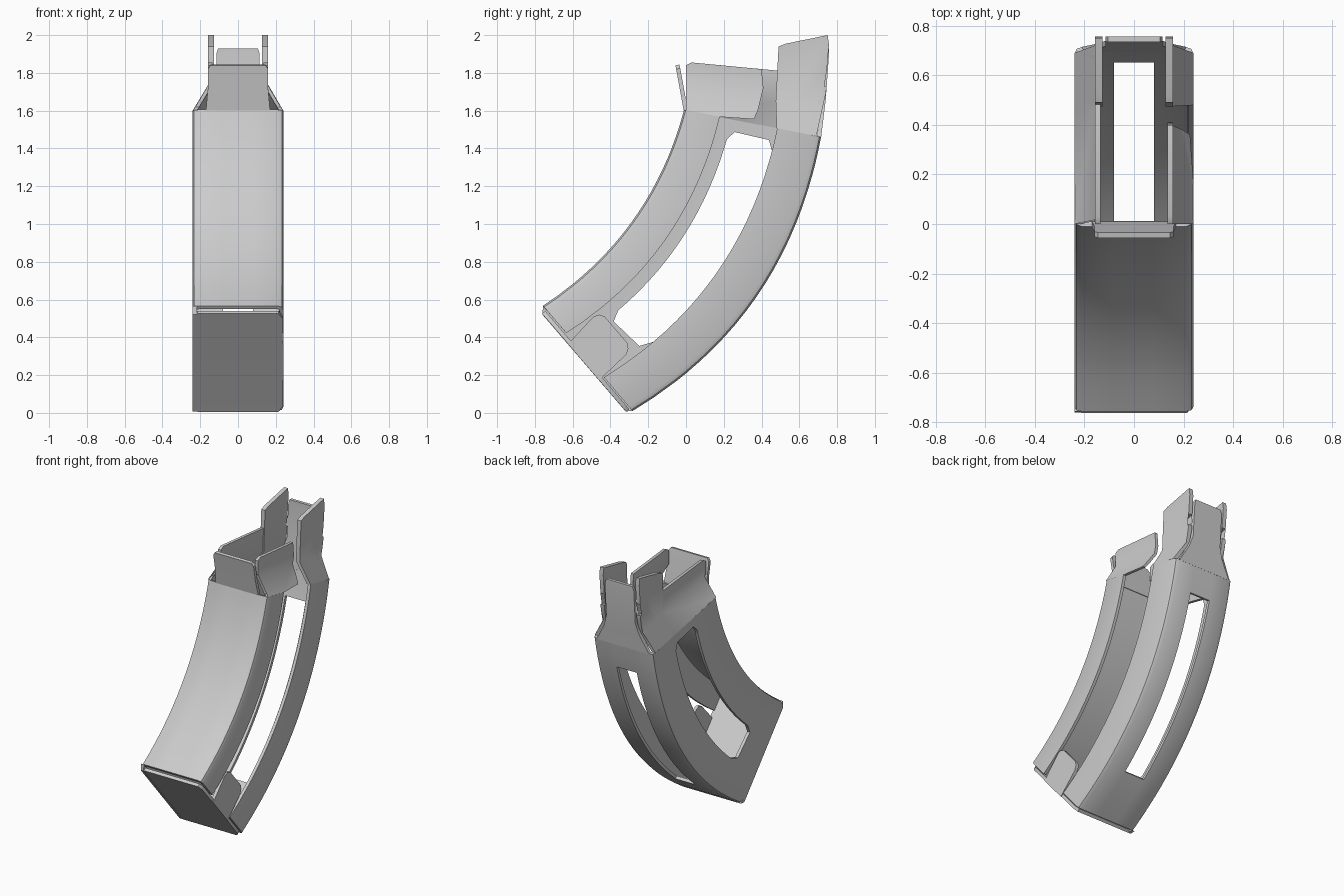
import bpy, bmesh
from mathutils import Vector

if "Cube" in bpy.data.objects:
    bpy.data.objects.remove(bpy.data.objects["Cube"])

steel = bpy.data.materials.new("grey steel")
steel.diffuse_color = (0.6, 0.6, 0.6, 1)
steel.use_nodes = True
steel.node_tree.nodes["Principled BSDF"].inputs["Base Color"].default_value = steel.diffuse_color
THICK = 0.022


def finish(bm, name, outward=None):
    """Make the object; if outward is given, thicken the sheet inward from its outer face."""
    bm.normal_update()
    bm.faces.ensure_lookup_table()
    if outward and bm.faces[0].normal.dot(Vector(outward)) < 0:
        bmesh.ops.reverse_faces(bm, faces=bm.faces[:])
    me = bpy.data.meshes.new(name)
    bm.to_mesh(me)
    bm.free()
    me.materials.append(steel)
    ob = bpy.data.objects.new(name, me)
    bpy.context.collection.objects.link(ob)
    bpy.ops.object.select_all(action='DESELECT')
    ob.select_set(True)
    bpy.context.view_layer.objects.active = ob
    if outward:
        mod = ob.modifiers.new("sheet", 'SOLIDIFY')
        mod.thickness = THICK
        mod.offset = -1
        bpy.ops.object.modifier_apply(modifier=mod.name)
    bpy.ops.object.shade_smooth_by_angle(angle=0.6)
    return ob


def bezier(a, c, b, t):
    return Vector(a) * (1 - t) ** 2 + Vector(c) * 2 * t * (1 - t) + Vector(b) * t * t


def front(t):
    return bezier((-.757, .567), (-.186, .943), (-.01, 1.605), t)


def back(t):
    return bezier((-.283, .01), (.535, .50), (.715, 1.46), t)


# Curved body: open section swept along the two curves; columns are (x, depth)
W = 0.24
cols = [(W, .26), (W, .04), (.232, .012), (.21, 0), (.08, 0), (-.08, 0), (-.21, 0),
        (-.232, .012), (-W, .04), (-W, .35), (-W, .68), (-W, .96), (-.232, .988),
        (-.21, 1), (-.08, 1), (.08, 1), (.21, 1), (.232, .988), (W, .96), (W, .68)]
rows = [0, .07, .15, .19] + [.19 + .71 * i / 14 for i in range(1, 15)] + [.93, .96, 1]
bm = bmesh.new()
grid = []
for t in rows:
    line = []
    for i, (x, s) in enumerate(cols):
        if t in (.15, .96) and i in (9, 10):      # chamfered slot corners
            s += .04 if i == 9 else -.04
        p = front(t).lerp(back(t), s)
        line.append(bm.verts.new((x, p.x, p.y)))
    grid.append(line)
for r in range(len(rows) - 1):
    mid = (rows[r] + rows[r + 1]) / 2
    for c in range(len(cols) - 1):
        side_slot = c == 9 and .15 < mid < .96
        back_slot = c == 14 and .19 < mid < .90
        if not (side_slot or back_slot):
            bm.faces.new((grid[r][c], grid[r][c + 1], grid[r + 1][c + 1], grid[r + 1][c]))
bmesh.ops.delete(bm, geom=[v for v in bm.verts if not v.link_faces], context='VERTS')
finish(bm, "curved_body", (1, 0, 0))


def side_plate(name, pts, sign, thick=THICK):
    """Side plate from a (y, z) outline, pinched inward across the sloped shoulder."""
    bm = bmesh.new()
    bm.faces.new([bm.verts.new((0, y, z)) for y, z in pts])
    bmesh.ops.triangulate(bm, faces=bm.faces[:])
    for h in (1.6, 1.74):
        bmesh.ops.bisect_plane(bm, geom=bm.verts[:] + bm.edges[:] + bm.faces[:], dist=.002,
                               plane_co=(0, 0, h), plane_no=(0, .19, 1))
    for v in bm.verts:
        k = min(max((v.co.z + .19 * v.co.y - 1.6) / .14, 0), 1)
        v.co.x = sign * (W - .082 * k)
    ext = bmesh.ops.extrude_face_region(bm, geom=bm.faces[:], use_keep_orig=True)
    bmesh.ops.translate(bm, vec=(-sign * thick, 0, 0),
                        verts=[g for g in ext["geom"] if isinstance(g, bmesh.types.BMVert)])
    bmesh.ops.recalc_face_normals(bm, faces=bm.faces[:])
    finish(bm, name)


# Neck side flaps: short on the right, continuous on the left
side_plate("right_front_flap", [(0, 1.84), (.03, 1.855), (.40, 1.82), (.41, 1.72), (.38, 1.60),
           (.36, 1.555), (.18, 1.567), (.0, 1.60), (.03, 1.62), (.03, 1.74), (0, 1.74)], 1)
side_plate("left_front_flap", [(0, 1.84), (.03, 1.855), (.485, 1.812), (.485, 1.505),
           (.0, 1.60), (.03, 1.62), (.03, 1.74), (0, 1.74)], -1)

# Tall rear flaps with a notch open to the back
rear = [(.48, 1.505), (.475, 1.65), (.49, 1.94), (.53, 1.955), (.75, 2.0), (.757, 1.95), (.745, 1.81),
        (.65, 1.79), (.65, 1.71), (.745, 1.73), (.74, 1.69), (.71, 1.60), (.69, 1.466)]
for label, sign in (("right", 1), ("left", -1)):
    side_plate(label + "_rear_flap", rear, sign, .03)


def tab(name, sections, outward):
    """Flat tab lofted through (y, z, half width) sections."""
    bm = bmesh.new()
    pairs = [[bm.verts.new((s * w, y, z)) for s in (-1, 1)] for y, z, w in sections]
    for a, b in zip(pairs, pairs[1:]):
        bm.faces.new((a[0], a[1], b[1], b[0]))
    finish(bm, name, outward)


# Front and rear neck tabs, and the floor plate closing the bottom
tab("front_tab", [(-.012, 1.60, .17), (-.032, 1.71, .16), (-.052, 1.82, .16), (-.056, 1.84, .145)], (0, -1, 0))
tab("rear_tab", [(.715, 1.455, .21), (.73, 1.58, .14), (.74, 1.66, .115),
                 (.757, 1.90, .115), (.757, 1.93, .105)], (0, 1, 0))
tab("floor_plate", [(-.762, .525, .215), (-.74, .50, .235), (-.34, .033, .235), (-.318, .006, .215)], (0, -1, -1))

# Bent edges of the floor plate: full hinge on the left, locking tab on the right
side_plate("left_floor_fold", [(-.757, .567), (-.76, .52), (-.32, .008), (-.283, .01)], -1)
side_plate("right_floor_tab", [(-.625, .365), (-.49, .51), (-.46, .52), (-.43, .51), (-.31, .37),
           (-.305, .34), (-.315, .31), (-.46, .172)], 1)
